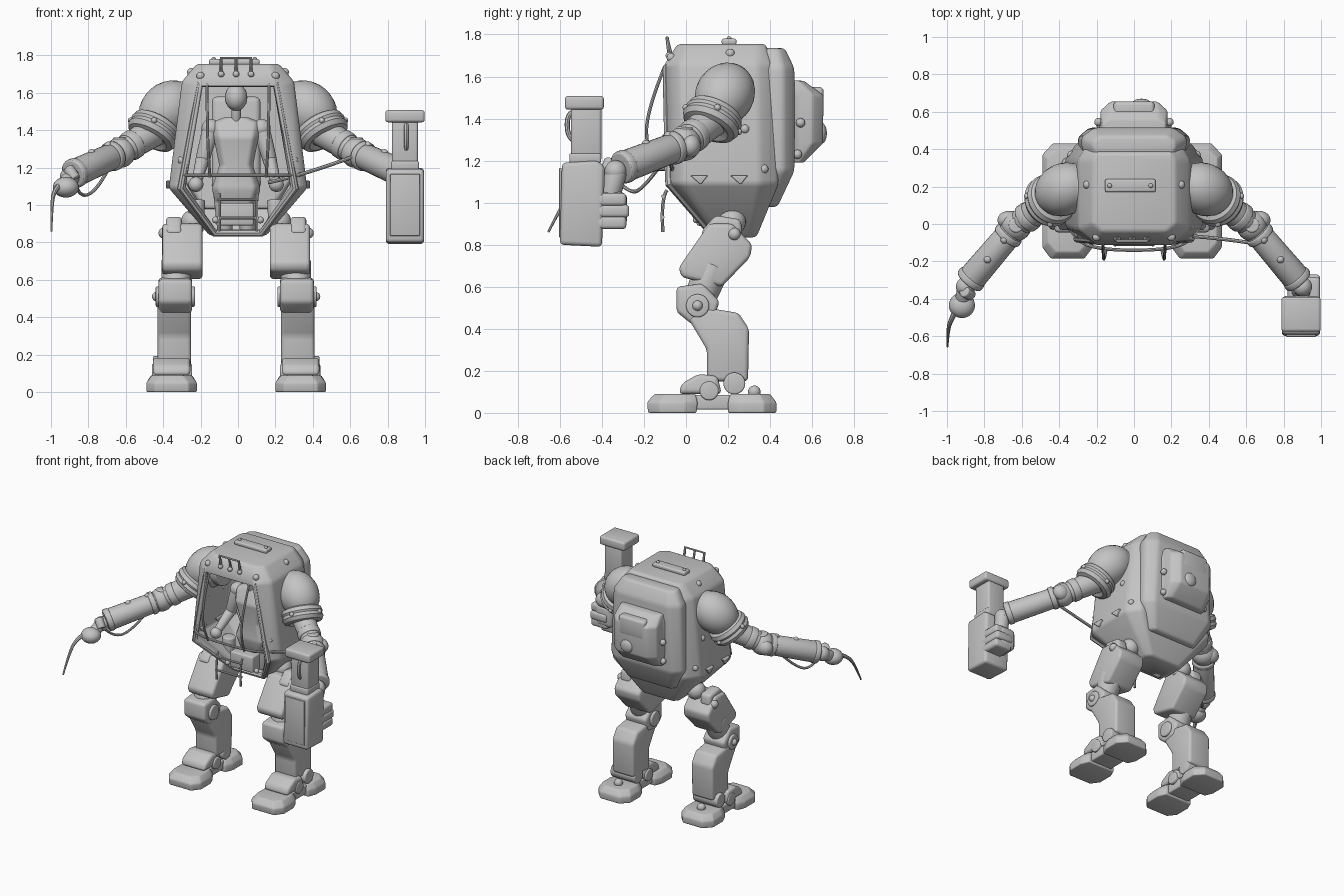
import bpy, bmesh, math
from mathutils import Vector, Matrix

old = bpy.data.objects.get("Cube")
if old:
    bpy.data.objects.remove(old)

grey = bpy.data.materials.new("plain grey")
grey.use_nodes = True
grey.diffuse_color = (0.55, 0.55, 0.55, 1)
grey.node_tree.nodes["Principled BSDF"].inputs["Base Color"].default_value = grey.diffuse_color
parts = []


def add_mesh(name, mesh):
    mesh.materials.clear()
    mesh.materials.append(grey)
    ob = bpy.data.objects.new(name, mesh)
    bpy.context.collection.objects.link(ob)
    parts.append(ob)
    return ob


def finish(name, bm, bevel=0.0):
    if bevel:
        edges = [e for e in bm.edges if len(e.link_faces) == 2 and e.calc_face_angle() > 0.3]
        bmesh.ops.bevel(bm, geom=edges, offset=bevel, segments=3, profile=0.5,
                        affect='EDGES', clamp_overlap=True)
    mesh = bpy.data.meshes.new(name)
    bm.to_mesh(mesh)
    bm.free()
    return add_mesh(name, mesh)


def bridge(bm, rings):
    """Skin between rings of equal length, returning side faces by band."""
    bands, n = [], len(rings[0])
    for a, b in zip(rings, rings[1:]):
        bands.append([bm.faces.new((a[i], a[(i + 1) % n], b[(i + 1) % n], b[i])) for i in range(n)])
    bm.faces.new(rings[0][::-1])
    bm.faces.new(rings[-1])
    bmesh.ops.recalc_face_normals(bm, faces=bm.faces[:])
    return bands


def loft(name, sections, ox=0, bevel=0.015, open_bands=()):
    """Sections are z, front/side/back half widths, front y, back y, corner depth."""
    bm = bmesh.new()
    rings = []
    for z, xf, xs, xb, yf, yb, c in sections:
        half = [(xf, yf), (xs, yf + c), (xs, yb - c), (xb, yb)]
        pts = [(-xf, yf)] + half + [(-x, y) for x, y in half[:0:-1]]
        rings.append([bm.verts.new((x + ox, y, z)) for x, y in pts])
    bands = bridge(bm, rings)
    if open_bands:
        bmesh.ops.delete(bm, geom=[bands[i][0] for i in open_bands], context='FACES')
    return finish(name, bm, bevel)


def prism(name, profile, x0, x1, bevel=0.02):
    """Side profile of (y, z) points pulled across x."""
    bm = bmesh.new()
    bridge(bm, [[bm.verts.new((x, y, z)) for y, z in profile] for x in (x0, x1)])
    return finish(name, bm, bevel)


def box(name, centre, size, bevel=0.01):
    bm = bmesh.new()
    bmesh.ops.create_cube(bm, size=1, matrix=Matrix.Translation(centre) @ Matrix.Diagonal((*size, 1)))
    return finish(name, bm, bevel)


def facing(p1, p2):
    return (Vector(p2) - Vector(p1)).to_track_quat('Z', 'Y').to_matrix().to_4x4()


def limb(name, p1, p2, r1, r2=None):
    p1, p2 = Vector(p1), Vector(p2)
    bm = bmesh.new()
    bmesh.ops.create_cone(bm, cap_ends=True, segments=24, radius1=r1, radius2=r2 or r1, depth=(p2 - p1).length,
                          matrix=Matrix.Translation((p1 + p2) / 2) @ facing(p1, p2))
    return finish(name, bm, min(.008, r1 * 0.3))


def ball(name, centre, size, rot=Matrix()):
    size = size if isinstance(size, tuple) else (size,) * 3
    bm = bmesh.new()
    bmesh.ops.create_uvsphere(bm, u_segments=24, v_segments=14, radius=1,
                              matrix=Matrix.Translation(centre) @ rot @ Matrix.Diagonal((*size, 1)))
    return finish(name, bm)


def tube(name, pts, r, closed=False, smooth=True, taper=False):
    cu = bpy.data.curves.new(name, 'CURVE')
    cu.dimensions, cu.bevel_depth, cu.bevel_resolution, cu.use_fill_caps = '3D', r, 2, True
    sp = cu.splines.new('NURBS' if smooth else 'POLY')
    sp.points.add(len(pts) - 1)
    for i, (p, q) in enumerate(zip(sp.points, pts)):
        p.co = (*q, 1)
        p.radius = 1 - 0.85 * i / len(pts) if taper else 1
    sp.use_cyclic_u = closed
    if smooth:
        sp.use_endpoint_u, sp.order_u, sp.resolution_u = not closed, 3, 8
    tmp = bpy.data.objects.new(name + " guide", cu)
    mesh = bpy.data.meshes.new_from_object(tmp)
    bpy.data.objects.remove(tmp)
    return add_mesh(name, mesh)


def mix(a, b, t):
    return tuple(Vector(a).lerp(Vector(b), t))


# Cabin: hollow faceted hull, open at the front
hull = loft("cabin_hull", [(0.835, .12, .15, .12, .13, .335, .03), (1.09, .30, .37, .30, -.10, .44, .09),
                           (1.66, .21, .30, .26, -.10, .41, .07), (1.755, .17, .22, .20, -.04, .38, .04)],
            bevel=0.018, open_bands=(0, 1))
wall = hull.modifiers.new("wall", 'SOLIDIFY')
wall.thickness, wall.offset = 0.025, -1
rim = [(.125, .13, .85), (.305, -.08, 1.09), (.205, -.085, 1.645)]
tube("opening_frame", rim + [(-x, y, z) for x, y, z in rim[::-1]], 0.02, closed=True, smooth=False)
loft("rear_shell", [(.98, .17, .2, .17, .33, .435, .03), (1.15, .29, .3, .24, .375, .515, .05),
                    (1.64, .27, .28, .21, .375, .515, .05), (1.735, .2, .22, .18, .37, .47, .03)], bevel=.02)
box("roof_box", (-.02, .205, 1.765), (.27, .07, .03))
for x in (-.13, .09):
    ball("roof_box_bolt", (x, .205, 1.78), .012)

# Backpack, tapering to the rear
loft("backpack", [(1.19, .18, .17, .13, .48, .56, .02), (1.28, .20, .18, .125, .48, .65, .05),
                  (1.51, .20, .18, .125, .48, .655, .05), (1.58, .18, .17, .13, .48, .56, .02)], bevel=.02)
box("backpack_raised_block", (0, .61, 1.48), (.22, .09, .14), .02)
ball("backpack_knob", (.04, .645, 1.33), (.05, .025, .05))

# Cage bars and grab handles
for s in (-1, 1):
    tube("cage_bar", [(s * .165, -.10, 1.65), (s * .165, -.17, 1.48), (s * .16, -.20, 1.28), (s * .15, -.14, 1.15)], .008)
    tube("step_bar", [(s * .10, -.09, 1.06), (s * .10, -.12, 1.02), (s * .10, -.11, .86)], .008)
    ball("rim_bolt", (s * .12, .05, .92), .018)
tube("cage_crossbar", [(-.30, -.07, 1.16), (-.28, -.14, 1.16), (.28, -.14, 1.16), (.30, -.07, 1.16)], .009)
for z in (.93, 1.03):
    tube("step_crossbar", [(-.11, -.11, z), (.11, -.11, z)], .008, smooth=False)
tube("roof_handle", [(-.09, -.08, 1.70), (-.09, -.09, 1.785), (.07, -.09, 1.785), (.07, -.08, 1.70)], .008, smooth=False)
for x in (-.09, -.01, .07):
    tube("roof_handle_post", [(x, -.07, 1.70), (x, -.09, 1.78)], .008, smooth=False)
    ball("roof_handle_foot", (x, -.08, 1.70), .017)

# Seat, console and standing pilot
box("seat_back", (-.01, .345, 1.33), (.26, .07, .50), .03)
box("foot_console", (-.01, .10, .95), (.19, .10, .12), .012)
ball("pilot_head", (-.01, .15, 1.575), (.06, .066, .072))
limb("pilot_neck", (-.01, .18, 1.44), (-.01, .16, 1.54), .026)
loft("pilot_torso", [(1.0, .07, .11, .07, .15, .30, .05), (1.09, .10, .13, .10, .13, .29, .05),
                     (1.21, .065, .09, .065, .14, .27, .04), (1.36, .09, .12, .09, .11, .28, .05),
                     (1.44, .10, .14, .10, .15, .26, .04), (1.47, .03, .06, .03, .16, .23, .02)], ox=-.01, bevel=.025)
for s in (-1, 1):
    arm = [(s * .135 - .01, .20, 1.41), (s * .18 - .01, .19, 1.24), (s * .215 - .01, .06, 1.11)]
    ball("pilot_shoulder", arm[0], .05)
    limb("pilot_upper_arm", arm[0], arm[1], .045, .038)
    ball("pilot_elbow", arm[1], .038)
    limb("pilot_forearm", arm[1], arm[2], .037, .026)
    ball("pilot_hand", arm[2], .04)
    limb("pilot_leg", (s * .065 - .01, .22, 1.07), (s * .06 - .01, .22, .86), .058, .04)

# Arms, matching from shoulder to wrist
for s in (-1, 1):
    side = "left" if s > 0 else "right"
    P = lambda x, y, z: (s * x, y, z)
    cuff, elbow, wrist = P(.45, .125, 1.395), P(.63, -.01, 1.28), P(.885, -.31, 1.165)
    axis = facing((0, 0, 0), P(.42, -.35, -.75))
    ball(side + "_shoulder_dome", P(.375, .185, 1.515), (.14, .14, .17), facing((0, 0, 0), P(.7, -.35, -.6)))
    limb(side + "_shoulder_joint", P(.24, .2, 1.54), P(.36, .2, 1.53), .125)
    spin = Matrix.Translation(cuff) @ axis
    circle = [(math.cos(a * math.pi / 12), math.sin(a * math.pi / 12)) for a in range(24)]
    for lift in (-.02, .015):
        tube(side + "_shoulder_cuff", [spin @ Vector((c * .105, d * .105, lift)) for c, d in circle], .038, closed=True)
    for c, d in circle[3::6]:
        ball(side + "_cuff_bolt", spin @ Vector((c * .138, d * .138, 0)), .016)
    limb(side + "_upper_arm", mix(cuff, elbow, -.15), elbow, .085, .068)
    limb(side + "_upper_arm_band", mix(cuff, elbow, .55), mix(cuff, elbow, .75), .08)
    ball(side + "_elbow", elbow, .082)
    limb(side + "_elbow_pin", P(.63, -.015, 1.205), P(.63, -.005, 1.36), .04)
    ball(side + "_elbow_pad", P(.67, .02, 1.27), (.06, .05, .055))
    limb(side + "_forearm", mix(elbow, wrist, .08), wrist, .07, .076)
    for t in (.12, .9):
        limb(side + "_forearm_band", mix(elbow, wrist, t), mix(elbow, wrist, t + .09), .08)
    for t in (.25, .6):
        ball(side + "_forearm_bolt", Vector(mix(elbow, wrist, t)) + Vector((0, 0, .068)), .02)
    ball(side + "_wrist", P(.90, -.335, 1.15), .052)

# Right hand with a tapering whip and a slack hose
limb("right_hand_link", (-.90, -.32, 1.16), (-.92, -.42, 1.10), .04)
ball("right_hand", (-.92, -.435, 1.095), (.07, .068, .055))
limb("right_hand_clamp", (-.87, -.38, 1.14), (-.91, -.36, 1.20), .03)
tube("right_whip", [(-.95, -.46, 1.11), (-.985, -.52, 1.08), (-.996, -.59, .99), (-.998, -.655, .86)], .016, taper=True)
tube("right_hose", [(-.70, -.12, 1.18), (-.76, -.2, 1.07), (-.85, -.27, 1.04), (-.87, -.34, 1.12)], .009)
tube("left_cable", [(.16, -.06, 1.12), (.35, -.06, 1.16), (.62, -.10, 1.26)], .01)

# Left hand gripping the heavy tool
prism("tool_body", [(-.60, .80), (-.40, .79), (-.385, 1.17), (-.42, 1.20), (-.59, 1.19)], .79, .995, .02)
box("tool_front_panel", (.893, -.598, 1.0), (.16, .012, .33), .004)
box("tool_collar", (.893, -.48, 1.21), (.15, .15, .05), .01)
box("tool_column", (.893, -.475, 1.33), (.14, .145, .27), .015)
box("tool_cap", (.893, -.483, 1.475), (.21, .185, .065), .015)
tube("tool_handle", [(.9, -.54, 1.43), (.9, -.565, 1.42), (.9, -.565, 1.32), (.9, -.54, 1.30)], .012)
limb("left_hand_link", (.90, -.33, 1.15), (.89, -.37, 1.0), .05)
box("left_palm", (.89, -.36, .97), (.14, .16, .16), .03)
for z in (.905, .96, 1.015):
    box("left_finger", (.925, -.365, z), (.14, .19 - abs(z - .96) * .5, .062), .018)

# Legs and feet
for s in (-1, 1):
    side = "left" if s > 0 else "right"
    X = lambda x: s * x - .01
    limb(side + "_hip_post", (X(.22), .21, .86), (X(.21), .21, 1.03), .045)
    ball(side + "_hip_ball", (X(.23), .22, .91), .065)
    prism(side + "_thigh", [(.11, .90), (.22, .90), (.315, .80), (.305, .74), (.17, .60), (-.02, .645), (-.035, .69)], X(.18), X(.395), .02)
    prism(side + "_thigh_guard", [(.07, .86), (.14, .94), (.26, .92), (.27, .84), (.12, .78)], X(.29), X(.375), .02)
    limb(side + "_thigh_link", (X(.315), .13, .70), (X(.325), .06, .53), .085, .075)
    prism(side + "_knee", [(-.045, .60), (.08, .615), (.16, .53), (.13, .44), (.03, .42), (-.045, .48)], X(.235), X(.415), .02)
    limb(side + "_knee_disc", (X(.22), .055, .51), (X(.43), .055, .51), .055)
    ball(side + "_knee_bolt", (X(.425), .055, .51), .025)
    ball(side + "_thigh_bolt", (X(.385), .23, .85), .03)
    prism(side + "_shin", [(.01, .45), (.10, .50), (.25, .475), (.30, .40), (.295, .15), (.10, .15), (.10, .30)], X(.24), X(.42), .02)
    prism(side + "_instep", [(-.035, .09), (-.02, .14), (.06, .185), (.15, .175), (.17, .09)], X(.245), X(.445), .02)
    limb(side + "_ankle_pin", (X(.24), .23, .14), (X(.445), .23, .14), .052)
    limb(side + "_instep_pin", (X(.235), .11, .105), (X(.45), .11, .105), .045)
    ball(side + "_heel_bolt", (X(.345), .325, .10), .03)
    box(side + "_sole", (X(.345), .12, .05), (.18, .26, .07))
    loft(side + "_toe_pad", [(.0, .09, .135, .11, -.18, .05, .06), (.05, .09, .135, .11, -.185, .055, .06),
                             (.09, .06, .105, .09, -.15, .045, .05)], X(.345), .008)
    loft(side + "_heel_pad", [(.0, .11, .135, .08, .20, .43, .06), (.05, .11, .135, .08, .2, .43, .06),
                              (.09, .09, .11, .06, .21, .40, .05)], X(.345), .008)

# Hull bolts and tie-down brackets
for s in (-1, 1):
    for x, y, z in [(.25, .21, 1.71), (.265, -.03, 1.57), (.335, .37, 1.16), (.30, -.05, 1.24), (.33, .28, 1.35),
                    (.19, .545, 1.38), (.18, .53, 1.23), (.20, -.07, 1.69)]:
        ball("hull_bolt", (s * x, y, z), .022)
    for y in (.06, .25):
        prism("hull_bracket", [(y - .04, 1.13), (y + .045, 1.13), (y + .01, 1.085)], s * .33, s * .385, .006)

# Soft shading with crisp edges
bpy.ops.object.select_all(action='DESELECT')
for ob in parts:
    ob.select_set(True)
bpy.context.view_layer.objects.active = parts[0]
bpy.ops.object.shade_smooth_by_angle(angle=math.radians(38))
